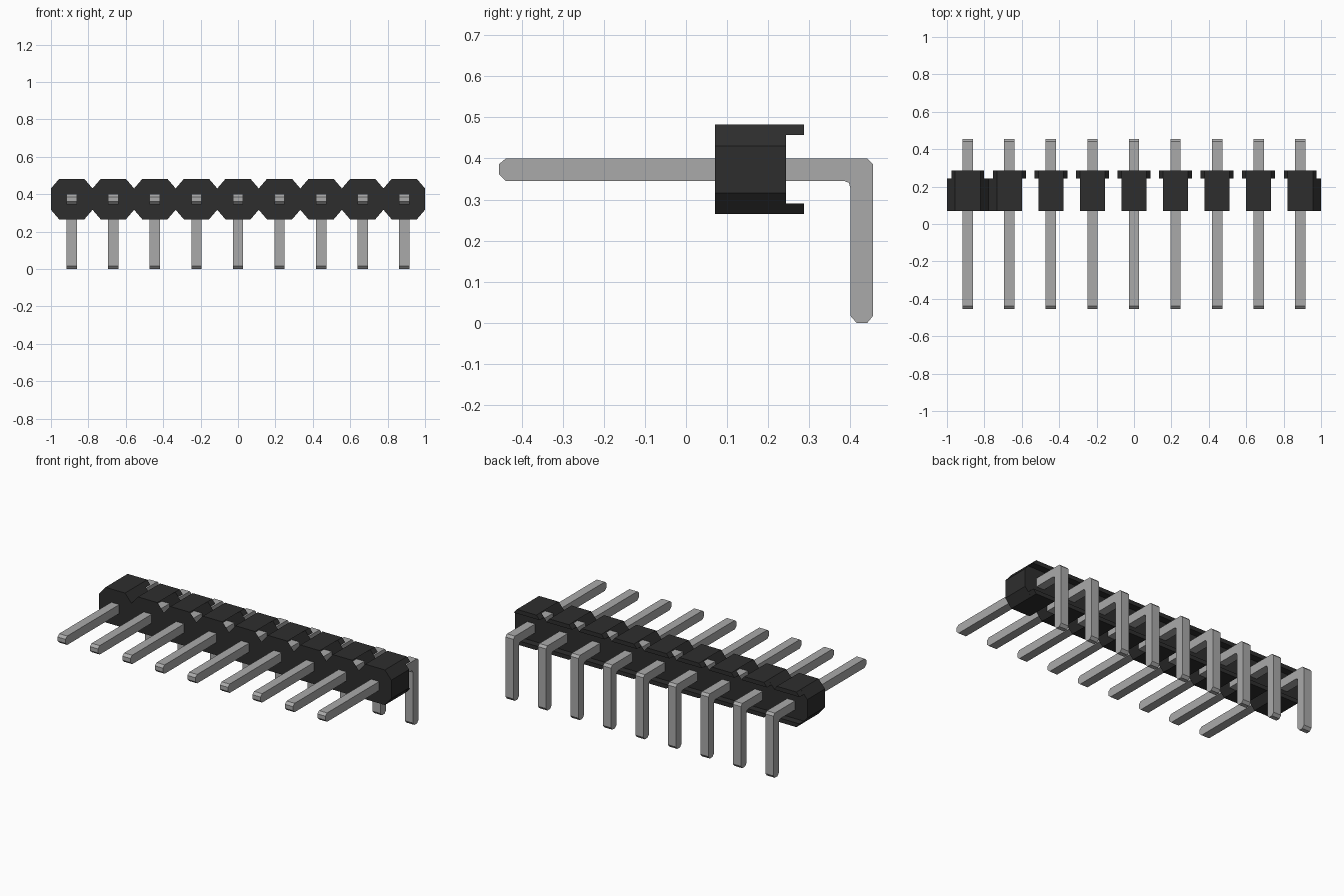
import bpy, bmesh

cube = bpy.data.objects.get("Cube")
if cube:
    bpy.data.objects.remove(cube, do_unlink=True)

COUNT, PITCH = 9, 0.2222
HALF = PITCH / 2
MID_Z = 0.3735                      # height of the housing axis


def material(name, value):
    m = bpy.data.materials.new(name)
    m.use_nodes = True
    colour = (value, value, value, 1)
    m.diffuse_color = colour
    m.node_tree.nodes["Principled BSDF"].inputs["Base Color"].default_value = colour
    return m


black = material("black plastic", 0.027)
metal = material("grey metal", 0.40)


def prism(bm, ring_a, ring_b):
    """Join two matching rings; return end caps and the list of side faces."""
    a = [bm.verts.new(p) for p in ring_a]
    b = [bm.verts.new(p) for p in ring_b]
    n = len(a)
    sides = [bm.faces.new((a[i], a[(i + 1) % n], b[(i + 1) % n], b[i])) for i in range(n)]
    return bm.faces.new(a[::-1]), bm.faces.new(b), sides


def finish(bm, name, mat):
    mesh = bpy.data.meshes.new(name)
    bm.to_mesh(mesh)
    bm.free()
    mesh.materials.append(mat)
    obj = bpy.data.objects.new(name, mesh)
    bpy.context.collection.objects.link(obj)
    return obj


# Cross-sections in x, z (relative to the housing axis)
FLAT, SIDE_Z, TOP_Z = 0.067, 0.057, 0.1085
octagon = [(FLAT, TOP_Z), (HALF, SIDE_Z), (HALF, -SIDE_Z), (FLAT, -TOP_Z),
           (-FLAT, -TOP_Z), (-HALF, -SIDE_Z), (-HALF, SIDE_Z), (-FLAT, TOP_Z)]
lip = [(FLAT, TOP_Z), (0.088, 0.083), (-0.088, 0.083), (-FLAT, TOP_Z)]
FRONT, BACK, LIP_END = 0.07, 0.243, 0.287

# Pin outline in y, z: chamfered tips and a right-angle bend
pin_outline = [(-0.455, 0.361), (-0.455, 0.386), (-0.438, 0.40), (0.441, 0.40),
               (0.455, 0.386), (0.455, 0.017), (0.441, 0.0), (0.415, 0.0),
               (0.40, 0.017), (0.40, 0.328), (0.396, 0.341), (0.385, 0.345),
               (-0.438, 0.345)]
PIN_HALF = 0.0275

for i in range(COUNT):
    x = (i - (COUNT - 1) / 2) * PITCH

    # Housing segment, hollow and open where it runs into its neighbours
    bm = bmesh.new()
    _, _, s = prism(bm, [(x + px, FRONT, MID_Z + pz) for px, pz in octagon],
                    [(x + px, BACK, MID_Z + pz) for px, pz in octagon])
    open_faces = []
    if i != COUNT - 1:
        open_faces.append(s[1])
    if i not in (0, COUNT - 1):
        open_faces += [s[0], s[2]]
    if i != 0:
        open_faces.append(s[5])
    if i not in (0, 1):
        open_faces += [s[4], s[6]]
    bmesh.ops.delete(bm, geom=open_faces, context='FACES_ONLY')

    # Rear lips along the top and bottom
    for sign in (1, -1):
        ring = [(x + px, MID_Z + sign * pz) for px, pz in lip][::sign]
        inner, _, _ = prism(bm, [(px, BACK, pz) for px, pz in ring],
                            [(px, LIP_END, pz) for px, pz in ring])
        bmesh.ops.delete(bm, geom=[inner], context='FACES_ONLY')
    finish(bm, f"housing_segment_{i + 1}", black)

    # Bent pin
    bm = bmesh.new()
    prism(bm, [(x - PIN_HALF, y, z) for y, z in pin_outline],
          [(x + PIN_HALF, y, z) for y, z in pin_outline])
    bmesh.ops.recalc_face_normals(bm, faces=bm.faces)
    finish(bm, f"bent_pin_{i + 1}", metal)
